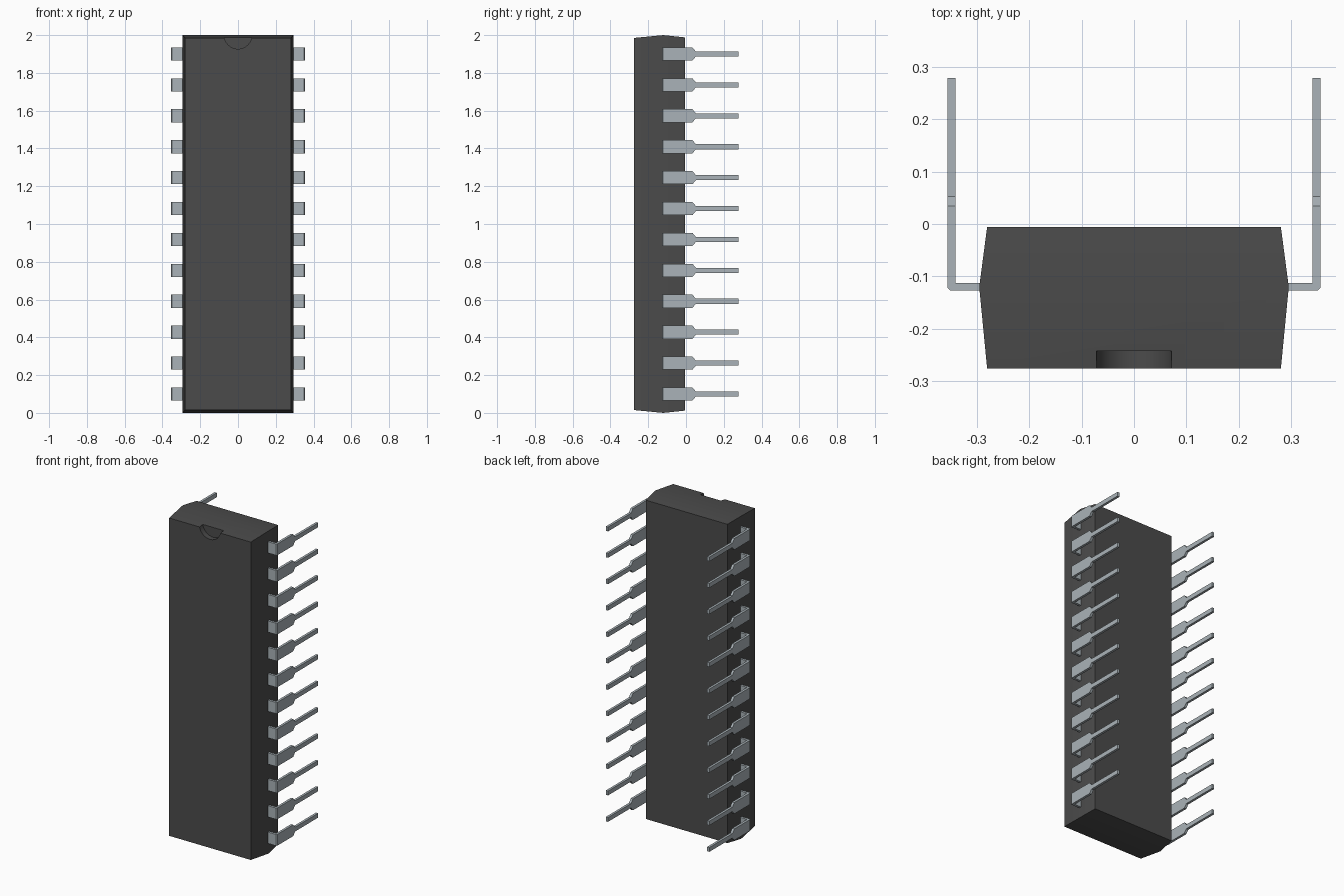
import bpy, bmesh, math

cube = bpy.data.objects.get("Cube")
if cube:
    bpy.data.objects.remove(cube, do_unlink=True)


def material(name, rgb, roughness, metallic=0.0):
    mat = bpy.data.materials.new(name)
    mat.use_nodes = True
    mat.diffuse_color = (*rgb, 1)
    bsdf = mat.node_tree.nodes["Principled BSDF"]
    bsdf.inputs["Base Color"].default_value = (*rgb, 1)
    bsdf.inputs["Roughness"].default_value = roughness
    bsdf.inputs["Metallic"].default_value = metallic
    return mat


def loft(name, rings, mat):
    """Mesh skinned through four-cornered rings, capped at both ends."""
    bm = bmesh.new()
    loops = [[bm.verts.new(p) for p in ring] for ring in rings]
    for a, b in zip(loops, loops[1:]):
        for i in range(4):
            j = (i + 1) % 4
            bm.faces.new((a[i], a[j], b[j], b[i]))
    bm.faces.new(loops[0])
    bm.faces.new(loops[-1])
    bmesh.ops.remove_doubles(bm, verts=bm.verts, dist=1e-5)
    bmesh.ops.recalc_face_normals(bm, faces=bm.faces)
    mesh = bpy.data.meshes.new(name)
    bm.to_mesh(mesh)
    bm.free()
    mesh.materials.append(mat)
    return mesh


def add_object(name, mesh, location=(0, 0, 0)):
    obj = bpy.data.objects.new(name, mesh)
    obj.location = location
    bpy.context.collection.objects.link(obj)
    return obj


plastic = material("charcoal plastic", (0.07, 0.07, 0.07), 0.6)
metal = material("tinned metal", (0.40, 0.45, 0.48), 0.4)

# Body: widest at the mould parting line, drafted towards front and back
sections = [(-0.275, 0.28, 0.985), (-0.12, 0.295, 1.0), (-0.006, 0.28, 0.988)]
body_rings = [[(sx * hx, y, 1 + sz * hz)
               for sx, sz in ((-1, -1), (1, -1), (1, 1), (-1, 1))]
              for y, hx, hz in sections]
body = add_object("body", loft("body", body_rings, plastic))

# Half-round orientation notch in the top front edge
bpy.ops.mesh.primitive_cylinder_add(vertices=48, radius=0.073, depth=0.1,
                                    location=(0, -0.292, 2.0),
                                    rotation=(math.pi / 2, 0, 0))
cutter = bpy.context.object
cutter.name = "notch_cutter"
cutter.data.materials.append(plastic)
cutter.hide_render = True
notch = body.modifiers.new("notch", 'BOOLEAN')
notch.operation = 'DIFFERENCE'
notch.solver = 'EXACT'
notch.object = cutter
bpy.context.view_layer.objects.active = body
bpy.ops.object.modifier_apply(modifier=notch.name)
bpy.data.objects.remove(cutter, do_unlink=True)
body.select_set(True)
bpy.ops.object.shade_smooth_by_angle(angle=math.radians(15))

# Pin stations: inner (x, y), outer (x, y), half height
WIDE, NARROW = 0.035, 0.0135
stations = [
    ((0.280, -0.112), (0.280, -0.127), WIDE),
    ((0.340, -0.112), (0.350, -0.127), WIDE),
    ((0.340, -0.112), (0.355, -0.122), WIDE),
    ((0.340, 0.034), (0.355, 0.034), WIDE),
    ((0.340, 0.052), (0.355, 0.052), NARROW),
    ((0.340, 0.278), (0.355, 0.278), NARROW),
]


def pin_mesh(side, name):
    rings = [[(side * a[0], a[1], -h), (side * b[0], b[1], -h),
              (side * b[0], b[1], h), (side * a[0], a[1], h)]
             for a, b, h in stations]
    return loft(name, rings, metal)


# Two rows of twelve bent pins
for side, label in ((1, "left_pin"), (-1, "right_pin")):
    mesh = pin_mesh(side, label)
    for i in range(12):
        add_object(f"{label}_{i + 1}", mesh, (0, 0, 0.1 + i * 1.8 / 11))
